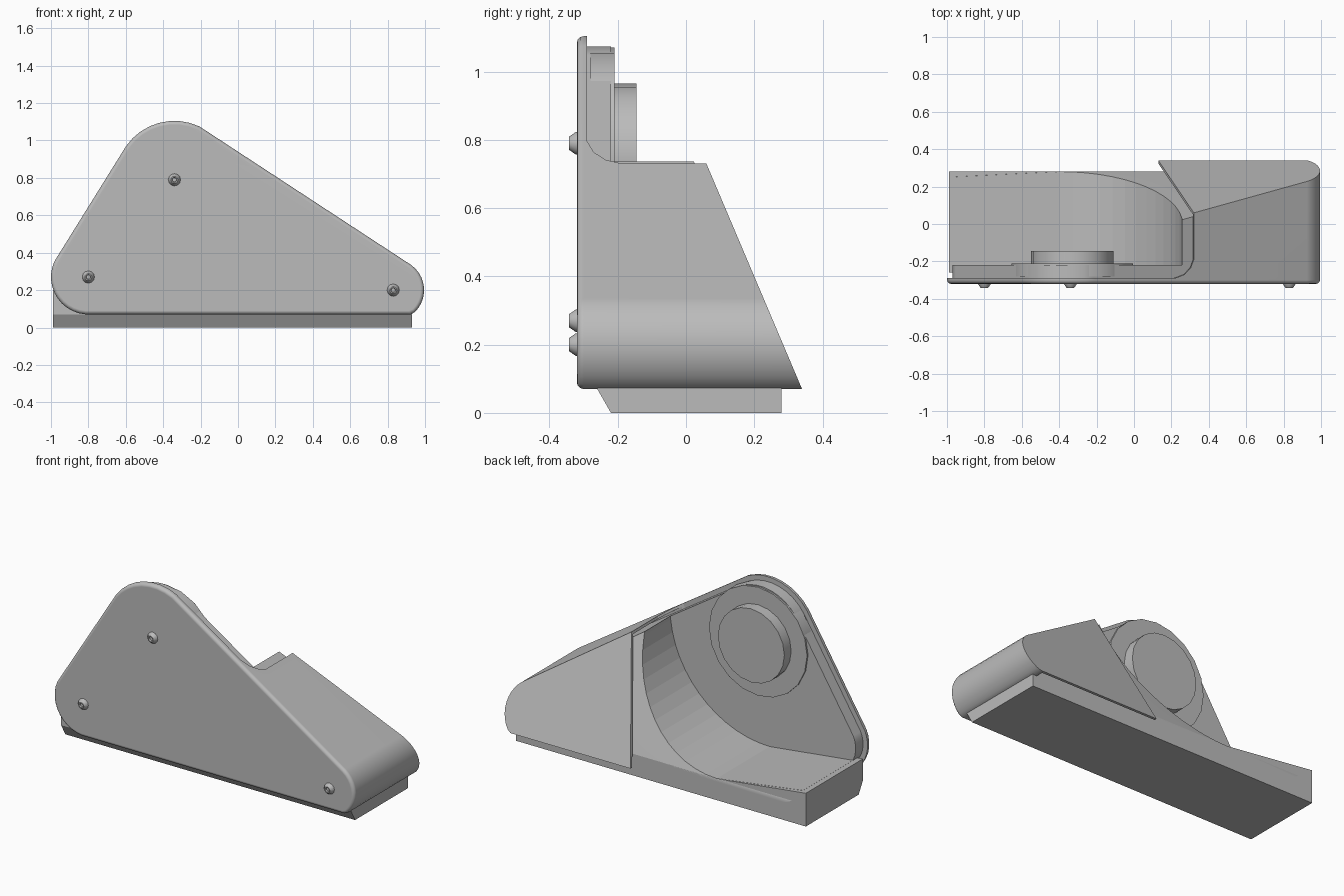
import bpy, bmesh, math
from mathutils import Vector

if "Cube" in bpy.data.objects:
    bpy.data.objects.remove(bpy.data.objects["Cube"], do_unlink=True)

grey = bpy.data.materials.new("plain grey")
grey.use_nodes = True
grey.diffuse_color = (0.5, 0.5, 0.5, 1)
grey.node_tree.nodes["Principled BSDF"].inputs["Base Color"].default_value = (0.5, 0.5, 0.5, 1)

# Corner circles of the rounded triangle: x, z, radius
CORNERS = [(-0.80, 0.27, 0.20), (-0.34, 0.79, 0.315), (0.83, 0.20, 0.165)]
BASE = 0.07


def loft(name, rings, cuts=()):
    """Closed solid through matching rings, trimmed by (point, normal) planes."""
    bm = bmesh.new()
    loops = [[bm.verts.new(p) for p in ring] for ring in rings]
    n = len(loops[0])
    for a, b in zip(loops, loops[1:]):
        for i in range(n):
            j = (i + 1) % n
            bm.faces.new((a[i], a[j], b[j], b[i]))
    bm.faces.new(loops[0])
    bm.faces.new(loops[-1])
    for point, normal in cuts:
        geom = bm.verts[:] + bm.edges[:] + bm.faces[:]
        cut = bmesh.ops.bisect_plane(bm, geom=geom, plane_co=point, plane_no=normal, clear_outer=True)
        edges = [e for e in cut["geom_cut"] if isinstance(e, bmesh.types.BMEdge)]
        bmesh.ops.contextual_create(bm, geom=edges)
    bmesh.ops.remove_doubles(bm, verts=bm.verts, dist=0.0005)
    bmesh.ops.recalc_face_normals(bm, faces=bm.faces)
    mesh = bpy.data.meshes.new(name)
    bm.to_mesh(mesh)
    bm.free()
    mesh.materials.append(grey)
    obj = bpy.data.objects.new(name, mesh)
    bpy.context.collection.objects.link(obj)
    return obj


def triangle(y, inset=0.0, floor=BASE, steps=36):
    """Rounded triangle outline, flattened along the bottom."""
    ring = []
    for i in range(steps):
        t = math.tau * (i + 0.5) / steps
        c, s = math.cos(t), math.sin(t)
        x, z, r = max(CORNERS, key=lambda k: k[0] * c + k[1] * s + k[2])
        r -= inset
        ring.append((x + r * c, y, max(z + r * s, floor + inset)))
    return ring


def circle(x, z, r, y, steps=20):
    return [(x + r * math.cos(math.tau * i / steps), y, z + r * math.sin(math.tau * i / steps))
            for i in range(steps)]


def carve(obj, cutter):
    mod = obj.modifiers.new("carve", 'BOOLEAN')
    mod.operation = 'DIFFERENCE'
    mod.solver = 'EXACT'
    mod.object = cutter
    cutter.hide_render = True
    cutter.hide_set(True)


def smooth(obj):
    bpy.ops.object.select_all(action='DESELECT')
    obj.select_set(True)
    bpy.context.view_layer.objects.active = obj
    bpy.ops.object.shade_smooth_by_angle(angle=math.radians(35))
    obj.modifiers.new("flat_faces", 'WEIGHTED_NORMAL').keep_sharp = True


# Outer cover: front plate with a rounded rim, plus the sloped housing
slope = Vector((0, 0.66, 0.28)).normalized()
back = Vector((0, 0.34, BASE))
rim = [triangle(-0.30 - 0.02 * math.cos(a), 0.02 * (1 - math.sin(a)))
       for a in (math.pi / 6 * i for i in range(4))]
cover = loft("outer_cover", rim + [triangle(0.45)], [(back, slope)])

# Hollow the cover out from below, leaving a thin shell
carve(cover, loft("hollow_cutter", [triangle(-0.285, 0.015, -0.2), triangle(0.6, 0.015, -0.2)],
                  [(back - slope * 0.015, slope)]))

# Leaning cutter that opens the cover behind the plate
plan = [(-1.6, -0.29), (0.20, -0.29), (0.26, -0.27), (0.30, -0.235), (0.32, -0.19), (0.32, 0.7), (-1.6, 0.7)]
carve(cover, loft("cover_cutter",
                  [[(x + (z - 0.73) * 0.288, y, z) for x, y in plan] for z in (-0.3, 1.4)]))
smooth(cover)

# Inner body, with the curved scoop cut into it
body = loft("inner_body", [triangle(-0.31, 0.03, 0.045), triangle(0.45, 0.03, 0.045)],
            [(Vector((0, 0.28, 0.13)), slope), (Vector((0, 0.28, 0)), Vector((0, 1, 0)))])


def scoop(y):
    """Section of the scoop: tilted floor on the right, quarter arc on the left."""
    arc = [(-0.4 + 0.66 * math.sin(a), y, 0.79 - 0.66 * math.cos(a))
           for a in (math.pi / 2 * i / 14 for i in range(15))]
    return [(-1.58, y, 0.27)] + arc + [(arc[-1][0], y, 1.5), (-1.58, y, 1.5)]


carve(body, loft("scoop_cutter", [scoop(-0.22), scoop(0.7)]))
smooth(body)

# Base slab with a bevelled front underside and a top that dips to the scoop
loft("base_slab", [[(x, y, z) for y, z in
                    [(-0.22, 0), (-0.26, BASE), (-0.26, top), (0.28, top), (0.28, 0)]]
                   for x, top in ((-0.99, 0.199), (-0.4, 0.129), (0.93, 0.129))])

# Round pad and hub on the inner wall
for name, r, y0, y1 in (("round_pad", 0.325, -0.28, -0.21), ("hub", 0.22, -0.23, -0.145)):
    smooth(loft(name, [circle(-0.33, 0.745, r, y) for y in (y0, y1)]))

# Three screws with socket heads
for name, (x, z, _) in zip(("right_screw", "top_screw", "left_screw"), CORNERS):
    profile = [(0.033, -0.31), (0.033, -0.323), (0.019, -0.343), (0.013, -0.343), (0.011, -0.333)]
    smooth(loft(name, [circle(x, z, r, y, 12) for r, y in profile]))
